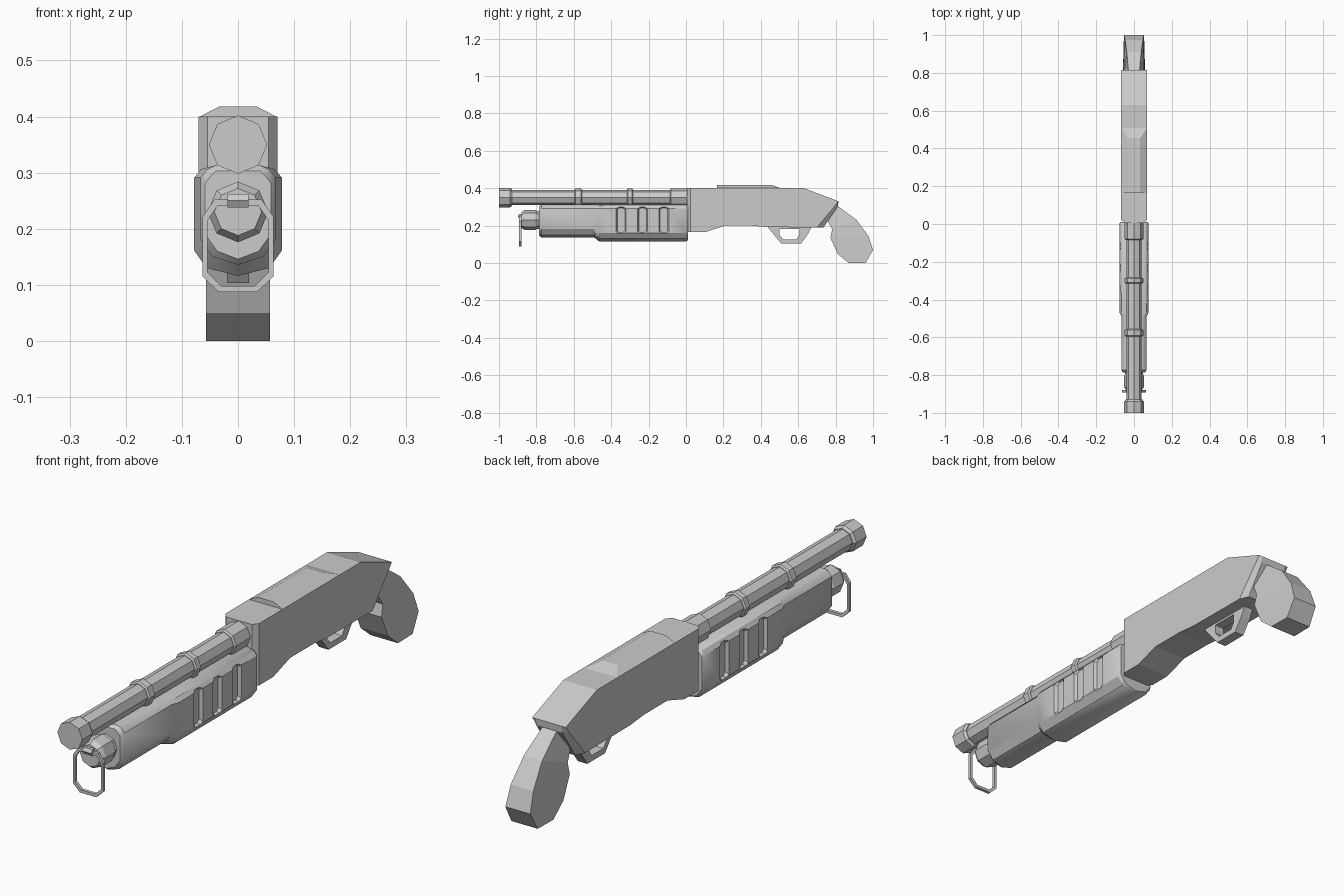
import bpy, bmesh, math
from mathutils import Vector

if "Cube" in bpy.data.objects:
    bpy.data.objects.remove(bpy.data.objects["Cube"])


def loft(name, rings, closed=False):
    """Skin equal-length rings of points; cap the ends, or join them if closed."""
    bm = bmesh.new()
    vs = [[bm.verts.new(p) for p in r] for r in rings]
    n = len(vs[0])
    pairs = list(zip(vs, vs[1:]))
    if closed:
        pairs.append((vs[-1], vs[0]))
    else:
        bm.faces.new(vs[0])
        bm.faces.new(vs[-1])
    for a, b in pairs:
        for i in range(n):
            j = (i + 1) % n
            bm.faces.new((a[i], a[j], b[j], b[i]))
    bmesh.ops.recalc_face_normals(bm, faces=bm.faces)
    me = bpy.data.meshes.new(name)
    bm.to_mesh(me)
    bm.free()
    ob = bpy.data.objects.new(name, me)
    bpy.context.collection.objects.link(ob)
    return ob


def turned(name, z, stations, sides=8):
    """Faceted round part along y from (y, radius) stations, one corner up."""
    ang = [2 * math.pi * i / sides for i in range(sides)]
    return loft(name, [[(r * math.sin(a), y, z + r * math.cos(a)) for a in ang]
                       for y, r in stations])


def frame(name, outer, inner, half, place):
    """Flat closed frame between two outlines, thickness 2*half."""
    rings = [[place(*o, -half), place(*o, half), place(*i, half), place(*i, -half)]
             for o, i in zip(outer, inner)]
    return loft(name, rings, closed=True)


# Barrel, muzzle and bands
turned("barrel", 0.35, [(-0.94, 0.041), (0.02, 0.041)])
turned("muzzle", 0.35, [(-1.0, 0.052), (-0.94, 0.052), (-0.93, 0.044)])
for i, (y0, y1) in enumerate([(-0.595, -0.557), (-0.316, -0.284), (-0.085, 0.02)]):
    turned(f"barrel_band_{i + 1}", 0.35,
           [(y0, 0.043), (y0 + 0.005, 0.049), (y1 - 0.005, 0.049), (y1, 0.043)])

# Magazine cap
turned("magazine_cap", 0.23, [(-0.88, 0.042), (-0.862, 0.054), (-0.805, 0.054),
                              (-0.795, 0.047), (-0.77, 0.047)])


# Pump grip with a slimmer nose
def pump_ring(y, w, top, bot):
    half = [(0.04, top), (w - 0.012, top - 0.007), (w, top - 0.022),
            (w, bot + 0.045), (w - 0.022, bot + 0.014)]
    pts = half + [(0, bot)] + [(-x, z) for x, z in reversed(half)]
    return [(x, y, z) for x, z in pts]


pump = loft("pump_grip", [pump_ring(*s) for s in [
    (-0.785, 0.059, 0.303, 0.146), (-0.772, 0.067, 0.313, 0.136),
    (-0.49, 0.067, 0.313, 0.136), (-0.465, 0.078, 0.313, 0.116),
    (0.0, 0.078, 0.313, 0.116), (0.01, 0.073, 0.308, 0.122)]])


# Side grooves cut into the pump grip
def slot(x, y, grow):
    w, c = 0.02 + grow, 0.011
    zb, zt = 0.163 - grow, 0.295 + grow
    prof = [(-w, zb + c), (-w + c, zb), (w - c, zb), (w, zb + c),
            (w, zt - c), (w - c, zt), (-w + c, zt), (-w, zt - c)]
    return [(x, y + p, z) for p, z in prof]


for y in (-0.347, -0.232, -0.118):
    for s in (-1, 1):
        cutter = loft("groove_cutter", [slot(s * 0.066, y, 0), slot(s * 0.084, y, 0.01)])
        cutter.hide_render = True
        mod = pump.modifiers.new("groove", 'BOOLEAN')
        mod.operation = 'DIFFERENCE'
        mod.solver = 'EXACT'
        mod.object = cutter
        bpy.context.view_layer.objects.active = pump
        bpy.ops.object.modifier_apply(modifier=mod.name)
        bpy.data.objects.remove(cutter)
bpy.ops.object.select_all(action='DESELECT')
pump.select_set(True)
bpy.context.view_layer.objects.active = pump
bpy.ops.object.shade_smooth_by_angle(angle=math.radians(35))


# Receiver: side profile with chamfered front corners and lower rear edge
def receiver_ring(x, front, rear, rear_low):
    prof = [(front, 0.40), (0.63, 0.40), (0.815, 0.33), rear, rear_low,
            (0.43, 0.192), (0.35, 0.20), (0.21, 0.20), (0.11, 0.167), (front, 0.167)]
    return [(x, y, z) for y, z in prof]


side = (0.025, (0.80, 0.31), (0.70, 0.19))
core = (0.005, (0.813, 0.305), (0.735, 0.19))
loft("receiver", [receiver_ring(-0.07, *side), receiver_ring(-0.054, *core),
                  receiver_ring(0.054, *core), receiver_ring(0.07, *side)])

# Raised rib plate on top of the receiver
loft("top_plate", [
    [(-0.07, 0.165, 0.399), (0.07, 0.165, 0.399), (0.07, 0.51, 0.399), (-0.07, 0.51, 0.399)],
    [(-0.033, 0.165, 0.418), (0.033, 0.165, 0.418), (0.033, 0.455, 0.418), (-0.033, 0.455, 0.418)]])

# Trigger guard
frame("trigger_guard",
      [(0.43, 0.20), (0.47, 0.152), (0.51, 0.103), (0.615, 0.103), (0.65, 0.152), (0.675, 0.20)],
      [(0.50, 0.183), (0.50, 0.15), (0.52, 0.125), (0.59, 0.125), (0.606, 0.15), (0.606, 0.183)],
      0.02, lambda y, z, t: (t, y, z))

# Pistol grip: front edge, back edge, half widths front and back
grip = [((0.76, 0.22), (0.79, 0.32), 0.05, 0.028),
        ((0.782, 0.18), (0.91, 0.232), 0.055, 0.038),
        ((0.772, 0.135), (0.975, 0.145), 0.057, 0.047),
        ((0.81, 0.05), (1.0, 0.07), 0.057, 0.052),
        ((0.87, 0.0), (0.96, 0.0), 0.057, 0.055)]
loft("pistol_grip", [[(-wf, *f), (wf, *f), (wb, *b), (-wb, *b)] for f, b, wf, wb in grip])

# Pull ring and its hinge on the magazine cap
half = [(0.042, 0.252), (0.063, 0.222), (0.063, 0.115), (0.034, 0.087)]
outline = half + [(-x, z) for x, z in reversed(half)]
c = Vector((0, 0.17))
inner = [(x * 0.86, c.y + (z - c.y) * 0.87) for x, z in outline]
frame("pull_ring", outline, inner, 0.006, lambda x, z, t: (x, -0.886 + t, z))
hex_angles = [math.pi * i / 3 for i in range(6)]
loft("ring_hinge", [[(x, -0.885 + 0.014 * math.cos(a), 0.25 + 0.014 * math.sin(a))
                     for a in hex_angles] for x in (-0.019, 0.019)])
